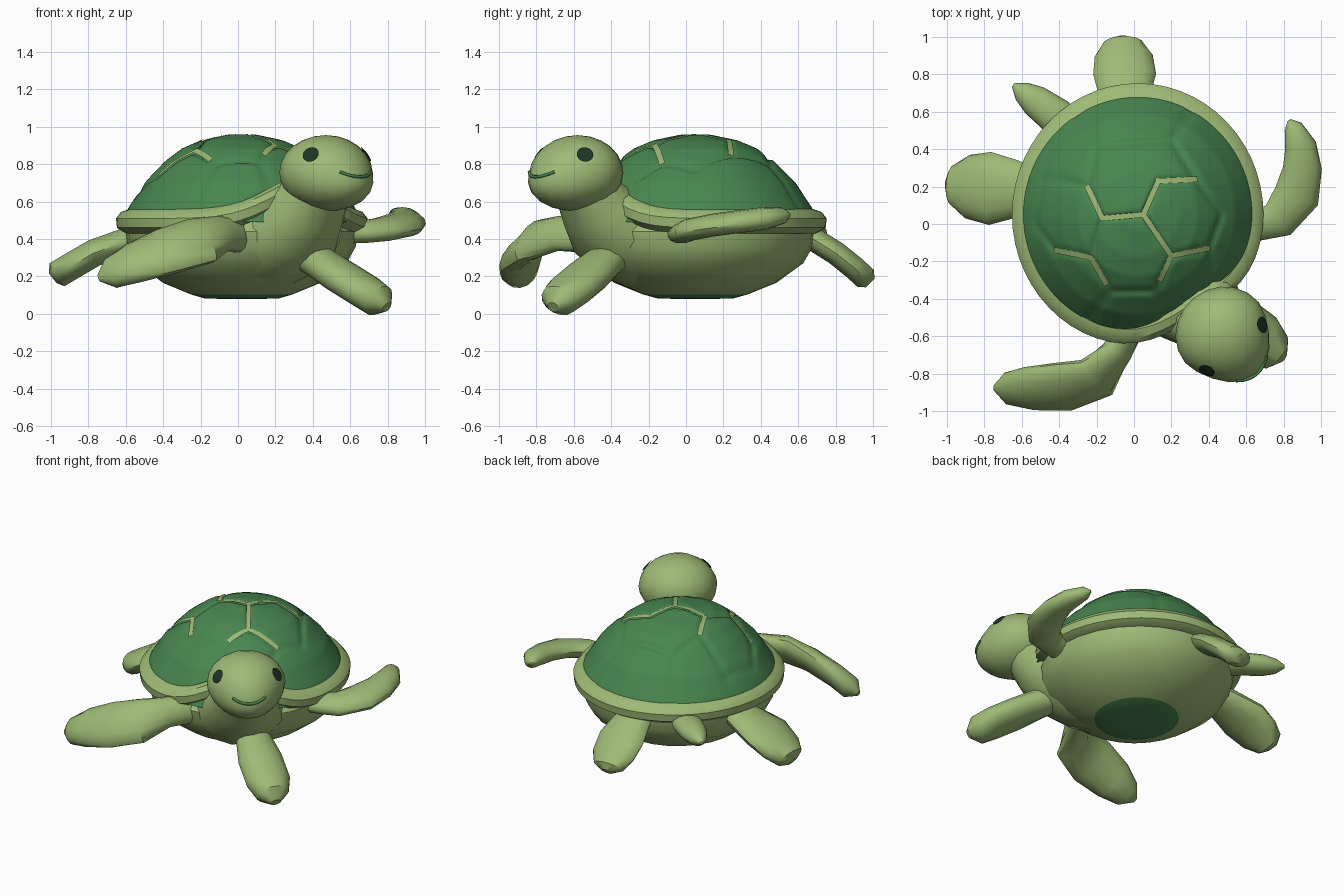
import bpy, bmesh, math
from mathutils import Vector

cube = bpy.data.objects.get("Cube")
if cube:
    bpy.data.objects.remove(cube, do_unlink=True)


def material(name, rgb):
    m = bpy.data.materials.new(name)
    m.use_nodes = True
    m.diffuse_color = (*rgb, 1)
    m.node_tree.nodes["Principled BSDF"].inputs["Base Color"].default_value = (*rgb, 1)
    return m


SKIN = material("light green skin", (0.34, 0.49, 0.18))
SHELL = material("shell green", (0.065, 0.24, 0.08))
DARK = material("dark eye green", (0.012, 0.035, 0.02))

CENTRE = Vector((0.02, 0.05, 0))
FORWARD = Vector((0.635, -0.772, 0)).normalized()
SIDE = Vector((0.772, 0.635, 0)).normalized()
UP = Vector((0, 0, 1))


def finish(name, bm, mats, angle=35):
    bmesh.ops.recalc_face_normals(bm, faces=bm.faces)
    mesh = bpy.data.meshes.new(name)
    bm.to_mesh(mesh)
    bm.free()
    for m in mats:
        mesh.materials.append(m)
    ob = bpy.data.objects.new(name, mesh)
    bpy.context.collection.objects.link(ob)
    bpy.ops.object.select_all(action="DESELECT")
    ob.select_set(True)
    bpy.context.view_layer.objects.active = ob
    bpy.ops.object.shade_smooth_by_angle(angle=math.radians(angle))


def loft(rings, loop=False):
    """Skin a list of closed point rings, capping the ends unless looped."""
    bm = bmesh.new()
    rows = [[bm.verts.new(p) for p in ring] for ring in rings]
    n = len(rows[0])
    pairs = list(zip(rows, rows[1:])) + ([(rows[-1], rows[0])] if loop else [])
    for a, b in pairs:
        for i in range(n):
            j = (i + 1) % n
            bm.faces.new((a[i], a[j], b[j], b[i]))
    if not loop:
        bm.faces.new(rows[0])
        bm.faces.new(rows[-1])
    return bm


def circle(r, z, n, y_scale=1.0):
    turns = [math.tau * i / n for i in range(n)]
    return [CENTRE + Vector((r * math.cos(t), r * y_scale * math.sin(t), z)) for t in turns]


# Shell seams in plan: pale painted ones, then plain grooves
SEAMS = [
    [(-.25, .2), (-.17, .03), (.05, .05), (.13, .23), (.33, .24)],
    [(.05, .05), (.2, -.17), (.14, -.3)],
    [(.2, -.17), (.4, -.13)],
    [(-.42, -.14), (-.23, -.18), (-.15, -.32)],
]
GROOVES = [
    [(-.17, .03), (-.23, -.18)],
    [(-.15, -.32), (-.13, -.36), (.12, -.36), (.14, -.3)],
    [(-.25, .2), (-.48, .25), (-.53, 0), (-.42, -.14)],
    [(.33, .24), (.47, .05), (.4, -.13), (.43, -.35)],
    [(-.13, -.36), (-.25, -.52)],
    [(.12, -.36), (.2, -.55)],
    [(-.25, .2), (-.2, .42), (.2, .45), (.33, .24)],
    [(-.2, .42), (-.3, .58)],
    [(.2, .45), (.3, .6)],
]
DOME = [(0, .96), (.08, .957), (.22, .927), (.32, .883), (.41, .815), (.52, .7), (.61, .56), (.64, .49)]


def dome_height(r):
    for (r0, z0), (r1, z1) in zip(DOME, DOME[1:]):
        if r <= r1:
            return z0 + (z1 - z0) * (r - r0) / (r1 - r0)
    return DOME[-1][1]


def segments(lines):
    for line in lines:
        for a, b in zip(line, line[1:]):
            yield Vector(a), Vector(b)


def seam_distance(p):
    best = 1
    for a, b in segments(SEAMS + GROOVES):
        t = max(0, min(1, (p - a).dot(b - a) / (b - a).length_squared))
        best = min(best, (p - a.lerp(b, t)).length)
    return best


# Domed upper shell with pressed-in grooves
rings = [circle(.64 * k / 48, dome_height(.64 * k / 48), 120, 1.03) for k in range(48, 0, -1)]
for ring in rings:
    for p in ring:
        p.z -= .018 * math.exp(-(seam_distance(p.xy) / .017) ** 2)
finish("shell_dome", loft(rings), [SHELL], 60)

# Pale strips lying in the grooves
bm = bmesh.new()
for a, b in segments(SEAMS):
    across = Vector((a.y - b.y, b.x - a.x)).normalized() * .015
    along = (b - a).normalized() * .008
    previous = None
    for k in range(9):
        mid = (a - along).lerp(b + along, k / 8)
        pair = []
        for p in (mid - across, mid + across):
            d = p - CENTRE.xy
            z = dome_height(math.hypot(d.x, d.y / 1.03)) + .001
            pair.append(bm.verts.new((p.x, p.y, z)))
        if previous:
            bm.faces.new((previous[0], pair[0], pair[1], previous[1]))
        previous = pair
finish("shell_seams", bm, [SKIN])

# Shell rim, lifted into an arch beside the neck
RIM = [(.55, .53), (.6, .56), (.645, .545), (.672, .51), (.667, .46), (.62, .43), (.55, .43)]
ARCH = Vector((.5, -.87))
rings = [circle(r, z, 56, 1.045) for r, z in RIM]
for ring in rings:
    for p in ring:
        lift = math.exp(-((p - CENTRE).xy.angle(ARCH) / .45) ** 2)
        p.xy = CENTRE.xy + (p - CENTRE).xy * (1 - .1 * lift)
        p.z += .16 * lift
finish("shell_rim", loft(rings, loop=True), [SKIN])

# Belly with a green patch underneath
BELLY = [(.12, .08), (.2, .083), (.27, .103), (.42, .165), (.56, .27), (.61, .36), (.62, .44), (.58, .5)]
bm = loft([circle(r, z, 28, 1.03) for r, z in BELLY])
for f in bm.faces:
    f.material_index = int(f.calc_center_median().z < .1)
finish("belly", bm, [SKIN, SHELL])


def limb(name, stations, across, thick, sides=14):
    """Oval sections along a path; each station is x, y, z, half width."""
    points = [Vector(s[:3]) for s in stations]
    rings = []
    for i, (p, s) in enumerate(zip(points, stations)):
        tangent = (points[min(i + 1, len(points) - 1)] - points[max(i - 1, 0)]).normalized()
        w = Vector(across)
        w = (w - tangent * w.dot(tangent)).normalized()
        h = tangent.cross(w)
        half = min(thick, s[3] * .85)
        turns = [math.tau * k / sides for k in range(sides)]
        rings.append([p + w * s[3] * math.cos(t) + h * half * math.sin(t) for t in turns])
    finish(name, loft(rings), [SKIN], 40)


# Flippers, tail and neck
limb("front_right_flipper", [(0, -.5, .42, .1), (-.09, -.68, .43, .1), (-.2, -.82, .39, .155),
     (-.38, -.87, .335, .165), (-.56, -.88, .27, .14), (-.68, -.88, .215, .095), (-.745, -.875, .19, .02)],
     (0, .72, .7), .075)
limb("front_left_flipper", [(.5, -.02, .44, .1), (.68, 0, .44, .09), (.77, .02, .45, .105),
     (.87, .15, .475, .125), (.9, .3, .495, .105), (.89, .42, .51, .085), (.85, .52, .525, .05),
     (.83, .555, .53, .01)], (1, -.8, -.25), .06)
limb("lower_flipper", [(.3, -.33, .33, .08), (.42, -.43, .285, .115), (.55, -.53, .2, .15),
     (.67, -.62, .125, .15), (.75, -.68, .07, .11), (.795, -.71, .035, .035)], (.6, .8, 0), .09)
limb("rear_right_flipper", [(-.5, .2, .42, .1), (-.63, .19, .375, .155), (-.77, .19, .325, .195),
     (-.89, .2, .255, .17), (-.965, .21, .21, .11), (-.99, .21, .19, .04)], (0, 1, 0), .075)
limb("rear_left_flipper", [(-.05, .55, .45, .1), (-.05, .68, .4, .135), (-.05, .8, .325, .168),
     (-.055, .9, .245, .155), (-.06, .96, .19, .11), (-.06, .985, .165, .04)], (1, 0, 0), .065)
limb("tail", [(-.3, .45, .44, .1), (-.42, .58, .44, .1), (-.53, .66, .435, .085),
     (-.6, .71, .43, .055), (-.645, .745, .43, .012)], (1, 1, 0), .065)
limb("neck", [(.13, -.18, .34, .3), (.23, -.3, .39, .31), (.31, -.4, .47, .28),
     (.38, -.48, .57, .22), (.44, -.55, .68, .18)], SIDE, .23)

HEAD = Vector((.47, -.58, .755))


def head_point(f, s, u):
    """Map a direction (forward, side, up) onto the head surface."""
    f, s, u = Vector((f, s, u)).normalized()
    front = max(0, f)
    jaw = 1 + .2 * front * max(0, -u)
    side = s * .255 * (1 - .08 * front)
    return HEAD + (FORWARD * f * (.24 + .04 * front * (1 - u)) + SIDE * side + UP * u * .2) * jaw


# Head with a full, gently drawn-out snout
bm = bmesh.new()
bmesh.ops.create_uvsphere(bm, u_segments=20, v_segments=12, radius=1)
for v in bm.verts:
    v.co = head_point(*v.co)
finish("head", bm, [SKIN], 40)

# Eyes: thin patches following the head surface
for name, sign in (("right_eye", -1), ("left_eye", 1)):
    bm = bmesh.new()
    bmesh.ops.create_circle(bm, cap_ends=True, segments=14, radius=1)
    bmesh.ops.poke(bm, faces=bm.faces[:])
    middle = Vector((.42, .77 * sign, .48)).normalized()
    level = middle.cross(UP).normalized()
    rise = level.cross(middle)
    for v in bm.verts:
        p = head_point(*(middle + level * v.co.x * .17 + rise * v.co.y * .22))
        v.co = p + (p - HEAD).normalized() * .007
    finish(name, bm, [DARK])

# Faintly smiling mouth
curve = bpy.data.curves.new("mouth", "CURVE")
curve.dimensions = "3D"
curve.bevel_depth = .009
curve.bevel_resolution = 1
line = curve.splines.new("POLY")
line.points.add(12)
for k, point in enumerate(line.points):
    s = .45 * (k / 6 - 1)
    point.co = (*head_point(.9, s, -.1 + .6 * s * s), 1)
curve.materials.append(SHELL)
bpy.context.collection.objects.link(bpy.data.objects.new("mouth", curve))
